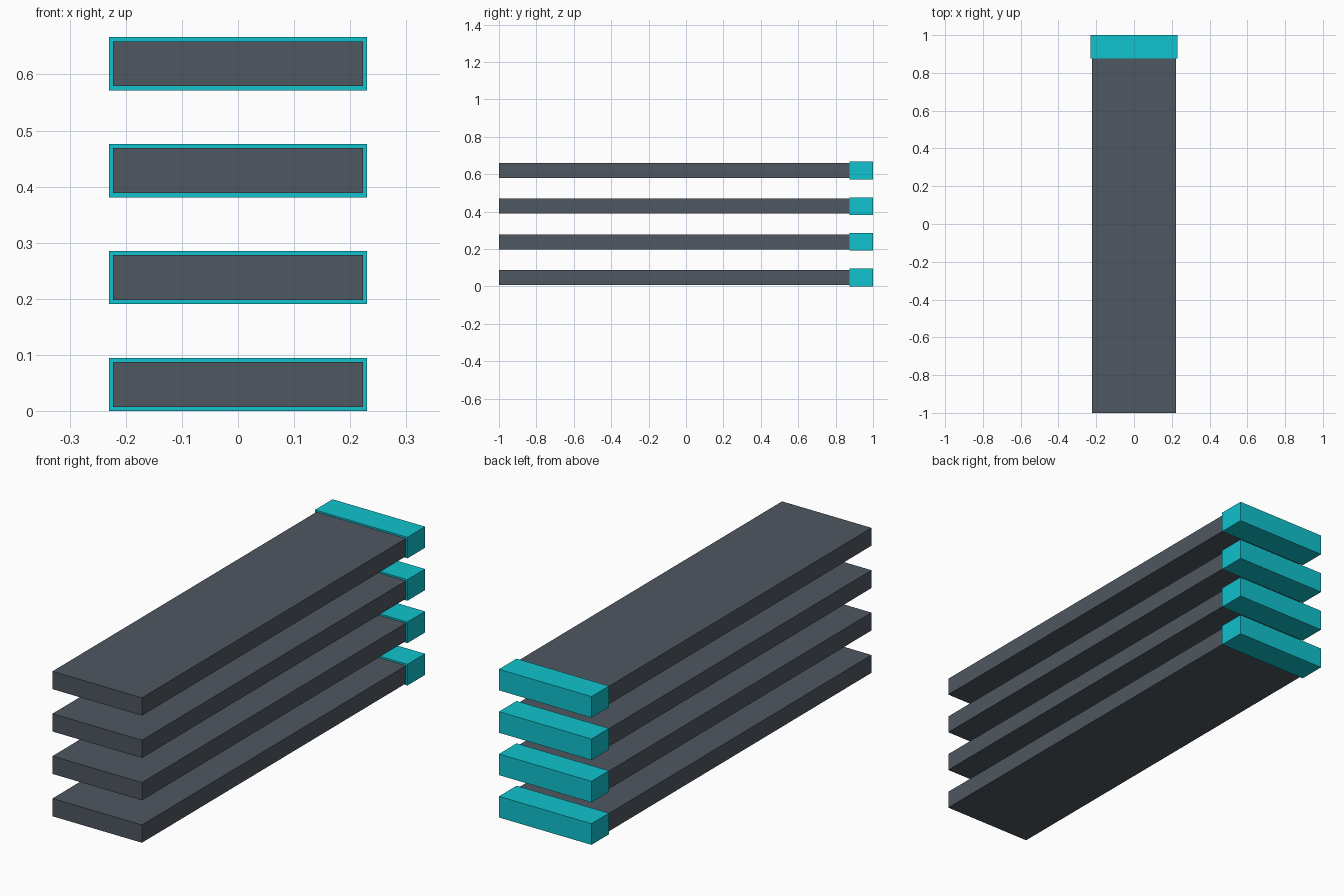
import bpy

if "Cube" in bpy.data.objects:
    bpy.data.objects.remove(bpy.data.objects["Cube"])


def make_material(name, color):
    mat = bpy.data.materials.new(name)
    mat.diffuse_color = (*color, 1.0)
    mat.use_nodes = True
    mat.node_tree.nodes["Principled BSDF"].inputs["Base Color"].default_value = mat.diffuse_color
    return mat


def box(name, low, high, mat):
    """Axis-aligned box between two corners."""
    center = [(a + b) / 2 for a, b in zip(low, high)]
    bpy.ops.mesh.primitive_cube_add(size=1, location=center)
    obj = bpy.context.object
    obj.name = name
    obj.scale = [b - a for a, b in zip(low, high)]
    bpy.ops.object.transform_apply(location=False, rotation=False, scale=True)
    obj.data.materials.append(mat)
    return obj


slate = make_material("slate_grey", (0.078, 0.095, 0.120))
teal = make_material("bright_teal", (0.005, 0.540, 0.610))

COUNT = 4
SPACING = 0.1905
CAP_HEIGHT = 0.095
LIP = 0.0075          # how far the cap stands proud of the slat
CAP_HALF_WIDTH = 0.23
CAP_START = 0.875

for i in range(COUNT):
    z = i * SPACING
    # Long flat slat, its back end seated in the cap
    half = CAP_HALF_WIDTH - LIP
    box(f"slat_{i + 1}", (-half, -1.0, z + LIP),
        (half, CAP_START + 0.005, z + CAP_HEIGHT - LIP), slate)
    # Slightly larger cap on the back end
    box(f"end_cap_{i + 1}", (-CAP_HALF_WIDTH, CAP_START, z),
        (CAP_HALF_WIDTH, 1.0, z + CAP_HEIGHT), teal)
